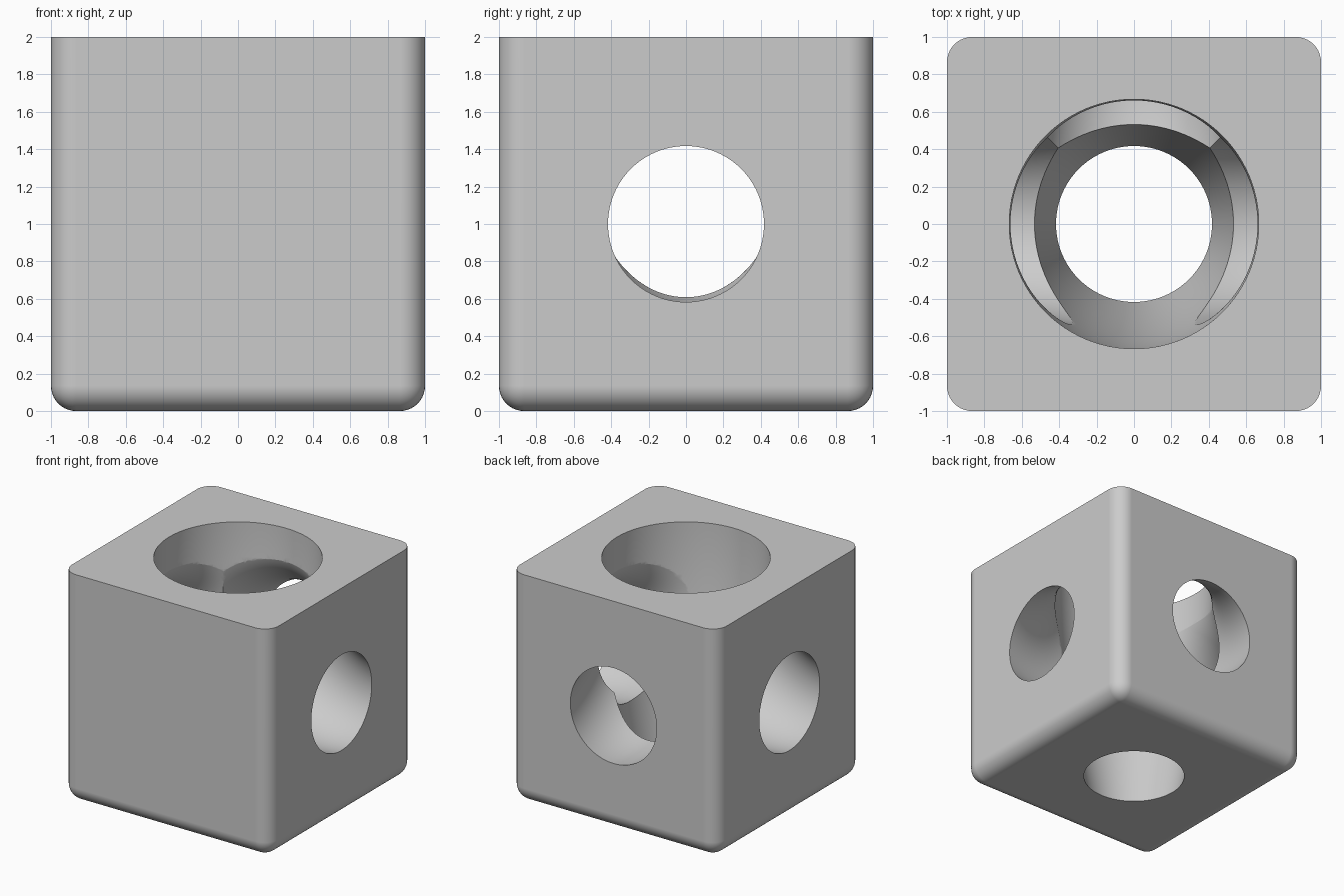
import bpy, bmesh, math
from mathutils import Vector

if "Cube" in bpy.data.objects:
    bpy.data.objects.remove(bpy.data.objects["Cube"])

R_TOP, R_END = 0.667, 0.417   # wide mouth on top, narrow outlets
SIDES, STEPS = 96, 40

grey = bpy.data.materials.new("light_grey")
grey.diffuse_color = (0.6, 0.6, 0.6, 1)
grey.use_nodes = True
grey.node_tree.nodes["Principled BSDF"].inputs["Base Color"].default_value = grey.diffuse_color


def make_object(name, bm):
    mesh = bpy.data.meshes.new(name)
    bmesh.ops.recalc_face_normals(bm, faces=bm.faces)
    bm.to_mesh(mesh)
    bm.free()
    mesh.materials.append(grey)
    obj = bpy.data.objects.new(name, mesh)
    bpy.context.collection.objects.link(obj)
    return obj


def make_channel(name, stations):
    """Closed tube through (centre, u axis, v axis, radius) stations."""
    bm = bmesh.new()
    rings = []
    for c, u, v, r in stations:
        rings.append([bm.verts.new(c + r * (math.cos(a) * u + math.sin(a) * v))
                      for a in (2 * math.pi * i / SIDES for i in range(SIDES))])
    for a, b in zip(rings, rings[1:]):
        for i in range(SIDES):
            j = (i + 1) % SIDES
            bm.faces.new((a[i], a[j], b[j], b[i]))
    bm.faces.new(rings[0])
    bm.faces.new(rings[-1])
    return make_object(name, bm)


def elbow(name, heading, shrink):
    """Quarter-circle tapered channel from the top mouth to one side."""
    d = Vector((math.cos(heading), math.sin(heading), 0))
    side = Vector((-d.y, d.x, 0))
    up = Vector((0, 0, 1))
    r0 = R_TOP - shrink
    st = [(up * (2.05 + 20 * shrink), d, side, r0)]
    for k in range(STEPS + 1):
        t = k / STEPS
        a = t * math.pi / 2
        centre = d * (1 - math.cos(a)) + up * (2 - math.sin(a))
        u = d * math.cos(a) + up * math.sin(a)
        st.append((centre, u, side, r0 + (R_END - r0) * t))
    st.append((d * 1.1 + up, up, side, R_END))
    return make_channel(name, st)


def drop(name):
    """Vertical channel, narrowing from the top mouth to the bottom."""
    x, y = Vector((1, 0, 0)), Vector((0, 1, 0))
    st = [(Vector((0, 0, 2.05)), x, y, R_TOP)]
    for k in range(STEPS + 1):
        t = k / STEPS
        r = R_END + (R_TOP - R_END) * math.cos(t * math.pi / 2)
        st.append((Vector((0, 0, 2 - 2 * t)), x, y, r))
    st.append((Vector((0, 0, -0.1)), x, y, R_END))
    return make_channel(name, st)


# block: cube with rounded upright and bottom edges, sharp top rim
bm = bmesh.new()
bmesh.ops.create_cube(bm, size=2)
bmesh.ops.translate(bm, verts=bm.verts, vec=(0, 0, 1))
edges = [e for e in bm.edges if min(v.co.z for v in e.verts) < 0.5]
bmesh.ops.bevel(bm, geom=edges, offset=0.135, segments=10, profile=0.5, affect='EDGES')
top = max(v.co.z for v in bm.verts)
block = make_object("channel_block", bm)

# channels: straight down, and bending out to the left, right and back
cutters = [drop("drop_channel"),
           elbow("right_channel", 0, 0.0006),
           elbow("left_channel", math.pi, 0.0012),
           elbow("back_channel", math.pi / 2, 0.0018)]

bpy.context.view_layer.objects.active = block
for c in cutters:
    c.hide_render = True
    mod = block.modifiers.new(c.name, 'BOOLEAN')
    mod.operation = 'DIFFERENCE'
    mod.solver = 'EXACT'
    mod.object = c
    bpy.ops.object.modifier_apply(modifier=mod.name)
for c in cutters:
    bpy.data.objects.remove(c, do_unlink=True)

# smooth curves, crisp rims
bpy.ops.object.select_all(action='DESELECT')
block.select_set(True)
bpy.ops.object.shade_smooth_by_angle(angle=math.radians(30))
wn = block.modifiers.new("even_normals", 'WEIGHTED_NORMAL')
wn.keep_sharp = True
